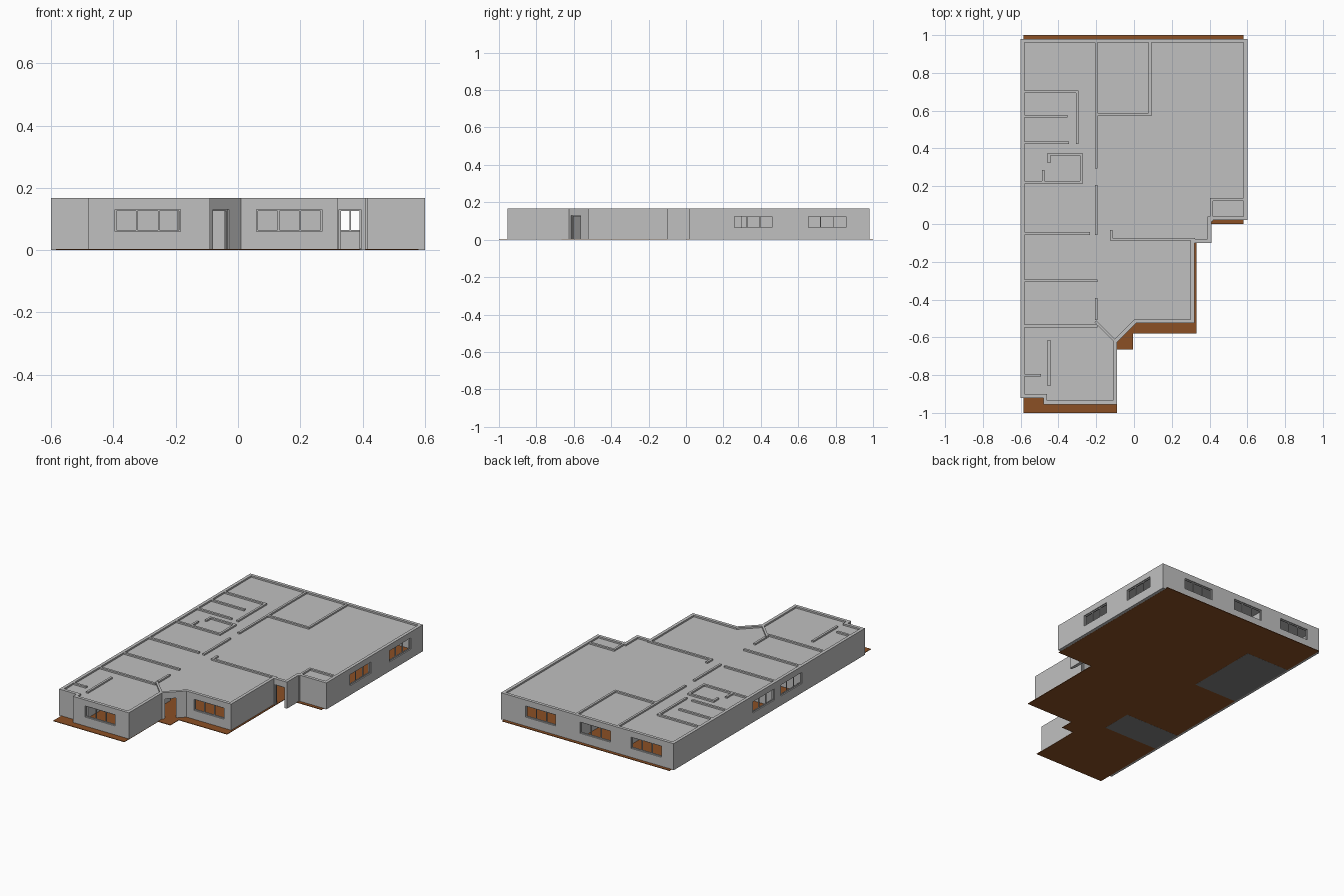
import bpy, bmesh
from mathutils import Vector

if "Cube" in bpy.data.objects:
    bpy.data.objects.remove(bpy.data.objects["Cube"])

H, T = 0.168, 0.02            # wall height, outer wall thickness
SILL, HEAD = 0.06, 0.13       # window sill and head heights
LEVELS = [0.001, SILL, HEAD, H]


def material(name, col):
    m = bpy.data.materials.new(name)
    m.diffuse_color = (*col, 1)
    m.use_nodes = True
    m.node_tree.nodes["Principled BSDF"].inputs["Base Color"].default_value = m.diffuse_color
    return m


GREY = material("wall_grey", (0.53, 0.53, 0.53))
BROWN = material("wood_brown", (0.26, 0.08, 0.018))
TILE = material("tile_grey", (0.22, 0.22, 0.22))


def finish(bm, name, mat):
    bmesh.ops.recalc_face_normals(bm, faces=bm.faces)
    me = bpy.data.meshes.new(name)
    bm.to_mesh(me)
    bm.free()
    me.materials.append(mat)
    ob = bpy.data.objects.new(name, me)
    bpy.context.collection.objects.link(ob)
    return ob


def prism(bm, pts, z0, z1):
    """Extrude a plan polygon from z0 to z1."""
    lo = [bm.verts.new((p[0], p[1], z0)) for p in pts]
    hi = [bm.verts.new((p[0], p[1], z1)) for p in pts]
    bm.faces.new(lo[::-1])
    bm.faces.new(hi)
    n = len(pts)
    for i in range(n):
        j = (i + 1) % n
        bm.faces.new((lo[i], lo[j], hi[j], hi[i]))


def slab(name, pts, z0, z1, mat):
    bm = bmesh.new()
    prism(bm, pts, z0, z1)
    return finish(bm, name, mat)


def rect(x0, y0, x1, y1):
    return [(x0, y0), (x1, y0), (x1, y1), (x0, y1)]


# Outer wall outline, clockwise from the back left corner
outline = [Vector(p) for p in (
    (-0.6, 0.98), (0.6, 0.98), (0.6, 0.02), (0.41, 0.02), (0.41, -0.1),
    (0.32, -0.1), (0.32, -0.525), (0.01, -0.525), (-0.09, -0.625),
    (-0.09, -0.955), (-0.48, -0.955), (-0.48, -0.92), (-0.6, -0.92))]
N = len(outline)
dirs = [(outline[(i + 1) % N] - outline[i]).normalized() for i in range(N)]
norms = [Vector((d.y, -d.x)) for d in dirs]      # pointing inward


def mitre(i, t):
    a, b = norms[i - 1], norms[i]
    return outline[i] + (a + b) * (t / (1 + a.dot(b)))


inner = [mitre(i, T) for i in range(N)]

# Openings per wall: (start distance, end distance, is_door)
W = 0.105
openings = {
    0: [(c + 0.6 - W, c + 0.6 + W, False) for c in (-0.41, -0.055, 0.325)],
    1: [(0.98 - c - W, 0.98 - c + W, False) for c in (0.755, 0.36)],
    4: [(0.015, 0.085, True)],
    6: [(0.05, 0.26, False)],
    7: [(0.055, 0.128, True)],
    9: [(0.095, 0.305, False)],
    12: [(c + 0.92 - W, c + 0.92 + W, False) for c in (-0.19, 0.085)],
}

# Outer walls: a ring of cells with the openings left out, inner faces removed
bm = bmesh.new()
for i in range(N):
    j = (i + 1) % N
    p, d, n = outline[i], dirs[i], norms[i]
    stations = [(p, inner[i])]
    kinds = ["solid"]
    for a, b, door in openings.get(i, []):
        for s in (a, b):
            stations.append((p + d * s, p + d * s + n * T))
        kinds += ["door" if door else "window", "solid"]
    stations.append((outline[j], inner[j]))
    for k, kind in enumerate(kinds):
        (a, ai), (b, bi) = stations[k], stations[k + 1]
        for lv in range(3):
            if (kind == "window" and lv == 1) or (kind == "door" and lv < 2):
                continue
            prism(bm, [a, b, bi, ai], LEVELS[lv], LEVELS[lv + 1])
bmesh.ops.remove_doubles(bm, verts=bm.verts, dist=0.0002)
seen = {}
for f in bm.faces:
    seen.setdefault(frozenset(v.index for v in f.verts), []).append(f)
bm.verts.index_update()
seen = {}
for f in bm.faces:
    seen.setdefault(frozenset(v.index for v in f.verts), []).append(f)
shared = [f for fs in seen.values() if len(fs) > 1 for f in fs]
bmesh.ops.delete(bm, geom=shared, context='FACES_ONLY')
# touching cells may instead share one face with extra neighbours
finish(bm, "outer_walls", GREY)


# Window and door frames set in the middle of each opening
def frame(name, i, a, b, door):
    p, d, n = outline[i], dirs[i], norms[i]
    w = 0.005
    z0 = 0.004 if door else SILL
    bm = bmesh.new()

    def bar(s0, s1, za, zb):
        q = [p + d * s + n * o for s, o in
             ((s0, 0.007), (s1, 0.007), (s1, 0.013), (s0, 0.013))]
        prism(bm, q, za, zb)

    bar(a, a + w, z0, HEAD)
    bar(b - w, b, z0, HEAD)
    bar(a + w, b - w, HEAD - w, HEAD)
    if not door:
        bar(a + w, b - w, z0, z0 + w)
        for k in (1, 2):
            c = a + (b - a) * k / 3
            bar(c - w / 2, c + w / 2, z0 + w, HEAD - w)
    finish(bm, name, GREY)


for i, ops in openings.items():
    for k, (a, b, door) in enumerate(ops):
        kind = "door_frame" if door else "window_frame"
        frame(f"{kind}_{i}_{k}", i, a, b, door)

# Inner partition walls given by their centre lines
partitions = [
    (-0.2, 0.3, -0.2, 0.965), (-0.2, 0.58, 0.085, 0.58),
    (0.085, 0.58, 0.085, 0.965), (-0.59, 0.7, -0.3, 0.7),
    (-0.3, 0.43, -0.3, 0.7), (-0.59, 0.57, -0.36, 0.57),
    (-0.59, 0.43, -0.35, 0.43), (-0.45, 0.37, -0.28, 0.37),
    (-0.45, 0.33, -0.45, 0.37), (-0.28, 0.22, -0.28, 0.37),
    (-0.59, 0.22, -0.28, 0.22), (-0.48, 0.22, -0.48, 0.28),
    (-0.2, -0.05, -0.2, 0.2), (-0.59, -0.05, -0.24, -0.05),
    (-0.59, -0.3, -0.2, -0.3), (-0.2, -0.5, -0.2, -0.4),
    (-0.59, -0.54, -0.2, -0.54), (-0.2, -0.52, -0.1, -0.62),
    (-0.45, -0.85, -0.45, -0.62), (-0.59, -0.8, -0.5, -0.8),
    (-0.12, -0.08, 0.315, -0.08), (-0.12, -0.08, -0.12, -0.04),
    (0.41, 0.02, 0.41, 0.13), (0.41, 0.13, 0.59, 0.13)]
for k, (x0, y0, x1, y1) in enumerate(partitions):
    a, b = Vector((x0, y0)), Vector((x1, y1))
    d = (b - a).normalized() * 0.007
    n = Vector((-d.y, d.x))
    slab(f"partition_{k}", [a - d - n, b + d - n, b + d + n, a - d + n],
         0.001, H - 0.0003, GREY)

# Ceiling sits just under the wall tops
slab("ceiling", [mitre(i, T * 0.9) for i in range(N)], H - 0.014, H - 0.01, GREY)

# Timber floor, shifted slightly from the walls, and two tiled rooms
slab("timber_floor", [
    (-0.585, 1.0), (0.58, 1.0), (0.58, 0.0), (0.33, 0.0), (0.33, -0.58),
    (-0.005, -0.58), (-0.005, -0.665), (-0.09, -0.665), (-0.09, -1.0),
    (-0.585, -1.0)], 0.0004, 0.004, BROWN)
slab("tiled_bathroom_floor", rect(-0.585, 0.23, -0.28, 0.71), 0, 0.0045, TILE)
slab("tiled_laundry_floor", rect(-0.585, -0.5, -0.2, -0.3), 0, 0.0045, TILE)
